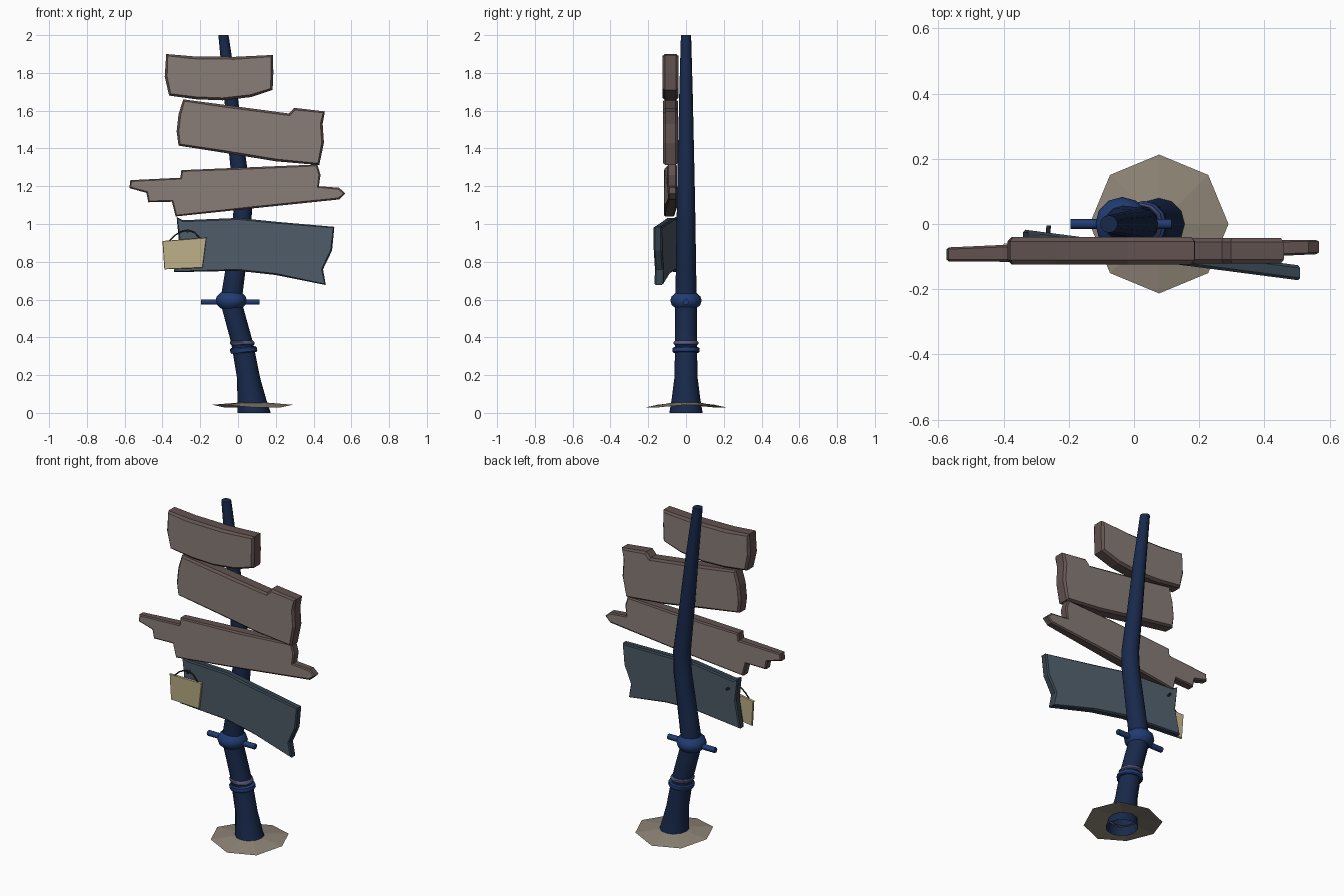
import bpy, bmesh, math
from mathutils import Vector

if "Cube" in bpy.data.objects:
    bpy.data.objects.remove(bpy.data.objects["Cube"])


def material(name, rgb):
    m = bpy.data.materials.new(name)
    m.diffuse_color = (*rgb, 1)
    m.use_nodes = True
    m.node_tree.nodes["Principled BSDF"].inputs["Base Color"].default_value = m.diffuse_color
    return m


NAVY = material("navy", (0.009, 0.022, 0.07))
BLUE = material("blue", (0.015, 0.045, 0.17))
LILAC = material("lilac", (0.09, 0.09, 0.2))
WOOD = material("wood", (0.25, 0.205, 0.185))
WOOD_EDGE = material("wood_edge", (0.12, 0.085, 0.08))
SLATE = material("slate_wood", (0.075, 0.105, 0.135))
SLATE_EDGE = material("slate_edge", (0.035, 0.055, 0.075))
PAPER = material("paper", (0.5, 0.42, 0.24))
DIRT = material("dirt", (0.27, 0.23, 0.18))
DARK = material("dark", (0.02, 0.02, 0.025))


def finish(name, bm, mats, smooth=None):
    me = bpy.data.meshes.new(name)
    bmesh.ops.recalc_face_normals(bm, faces=bm.faces)
    bm.to_mesh(me)
    bm.free()
    ob = bpy.data.objects.new(name, me)
    bpy.context.collection.objects.link(ob)
    for m in mats:
        me.materials.append(m)
    if smooth:
        bpy.ops.object.select_all(action='DESELECT')
        ob.select_set(True)
        bpy.context.view_layer.objects.active = ob
        bpy.ops.object.shade_smooth_by_angle(angle=math.radians(smooth))
    return ob


def loft(name, rings, mat, sides=12, cap_bottom=True, lean=0.0):
    """Stack of circles given as (x, z, radius); lean tips them along x."""
    bm = bmesh.new()
    loops = []
    for x, z, r in rings:
        loops.append([bm.verts.new((x + r * math.cos(a), r * math.sin(a), z + lean * r * math.cos(a)))
                      for a in (2 * math.pi * i / sides for i in range(sides))])
    for lo, hi in zip(loops, loops[1:]):
        for i in range(sides):
            j = (i + 1) % sides
            bm.faces.new((lo[i], lo[j], hi[j], hi[i]))
    bm.faces.new(loops[-1])
    if cap_bottom:
        bm.faces.new(loops[0])
    return finish(name, bm, [mat], 40)


def plank(name, outline, y, half, mats, slope=0.0, taper=0.0, chamfer=0.01):
    """Board from a front outline (x, z) with chamfered rims on both faces."""
    bm = bmesh.new()
    flat = half - chamfer
    front = bm.faces.new([bm.verts.new((x, -flat, z)) for x, z in outline])
    back = bm.faces.new([bm.verts.new((x, flat, z)) for x, z in reversed(outline)])
    f, b = list(front.verts), list(back.verts)[::-1]
    n = len(outline)
    for i in range(n):
        j = (i + 1) % n
        bm.faces.new((f[i], f[j], b[j], b[i]))
    bmesh.ops.recalc_face_normals(bm, faces=bm.faces)
    for face in bm.faces:
        face.material_index = 1
    bmesh.ops.inset_individual(bm, faces=[front, back], thickness=chamfer, depth=chamfer)
    front.material_index = back.material_index = 0
    for v in bm.verts:
        v.co.y = y + slope * v.co.x + v.co.y * (1 - taper * abs(v.co.x))
    return finish(name, bm, mats)


def rod(name, points, radius, mat):
    cu = bpy.data.curves.new(name, 'CURVE')
    cu.dimensions = '3D'
    cu.bevel_depth = radius
    cu.bevel_resolution = 1
    cu.use_fill_caps = True
    sp = cu.splines.new('POLY')
    sp.points.add(len(points) - 1)
    for p, co in zip(sp.points, points):
        p.co = (*co, 1)
    cu.materials.append(mat)
    ob = bpy.data.objects.new(name, cu)
    bpy.context.collection.objects.link(ob)
    return ob


# Crooked post, open underneath, with a flared foot
loft("post", [(0.085, 0, 0.088), (0.072, 0.08, 0.075), (0.055, 0.19, 0.061), (0.022, 0.37, 0.058),
              (-0.038, 0.59, 0.057), (-0.016, 0.74, 0.054), (0.022, 1.0, 0.05), (0.026, 1.12, 0.048),
              (-0.008, 1.4, 0.042), (-0.038, 1.68, 0.036), (-0.077, 2.0, 0.027)],
     NAVY, cap_bottom=False)

# Bands and knot with a cross peg
loft("lower_band", [(0.031, 0.318, 0.066), (0.031, 0.323, 0.071), (0.028, 0.342, 0.071), (0.027, 0.348, 0.064)],
     BLUE, lean=0.08)
loft("upper_band", [(0.024, 0.358, 0.058), (0.024, 0.364, 0.065), (0.021, 0.376, 0.065), (0.021, 0.382, 0.058)],
     LILAC, lean=0.0)
loft("knot", [(-0.036, 0.553, 0.055), (-0.036, 0.572, 0.076), (-0.036, 0.595, 0.083),
              (-0.036, 0.617, 0.076), (-0.036, 0.637, 0.055)], BLUE)
rod("cross_peg", [(-0.195, 0, 0.587), (-0.18, 0, 0.587), (0.1, 0, 0.587), (0.115, 0, 0.587)], 0.016, BLUE)

# Low-poly dirt patch: raised collar and a wavy eight-sided rim
bm = bmesh.new()
inner, outer = [], []
for i in range(8):
    a = i * math.pi / 4
    c, s = math.cos(a), math.sin(a)
    inner.append(bm.verts.new((0.077 + 0.07 * c, 0.07 * s, 0.055)))
    outer.append(bm.verts.new((0.077 + 0.213 * c, 0.213 * s, 0.036 + 0.007 * (-1) ** (i // 2))))
for i in range(8):
    j = (i + 1) % 8
    bm.faces.new((inner[i], outer[i], outer[j], inner[j]))
finish("dirt_patch", bm, [DIRT])

# Sign boards, top to bottom
plank("top_board", [(-0.38, 1.9), (-0.24, 1.888), (-0.02, 1.885), (0.185, 1.895), (0.187, 1.8), (0.183, 1.71),
                    (0.07, 1.672), (-0.08, 1.655), (-0.22, 1.66), (-0.365, 1.68), (-0.388, 1.78)],
      -0.082, 0.042, [WOOD, WOOD_EDGE], chamfer=0.013)
plank("second_board", [(-0.29, 1.66), (-0.08, 1.632), (0.27, 1.585), (0.297, 1.615), (0.46, 1.596),
                       (0.448, 1.53), (0.455, 1.43), (0.43, 1.312), (0.2, 1.332), (-0.08, 1.378),
                       (-0.315, 1.415), (-0.325, 1.49), (-0.315, 1.58)],
      -0.082, 0.039, [WOOD, WOOD_EDGE], chamfer=0.012)
plank("splintered_board", [(-0.57, 1.232), (-0.305, 1.245), (-0.3, 1.285), (0.1, 1.302), (0.42, 1.315),
                           (0.437, 1.26), (0.428, 1.2), (0.535, 1.192), (0.568, 1.162), (0.535, 1.13),
                           (0.1, 1.085), (-0.33, 1.04), (-0.35, 1.118), (-0.475, 1.115), (-0.485, 1.165),
                           (-0.575, 1.19)],
      -0.082, 0.036, [WOOD, WOOD_EDGE], slope=0.02, taper=0.7, chamfer=0.009)
plank("slate_board", [(-0.325, 1.036), (-0.29, 1.02), (0, 1.032), (0.2, 1.012), (0.51, 0.985), (0.498, 0.86),
                      (0.45, 0.76), (0.465, 0.677), (0.2, 0.73), (0, 0.752), (-0.34, 0.745), (-0.312, 0.9)],
      -0.084, 0.023, [SLATE, SLATE_EDGE], slope=-0.13, chamfer=0.008)

# Hanging note, its string and the nail through the board
plank("note", [(-0.4, 0.91), (-0.167, 0.928), (-0.187, 0.768), (-0.39, 0.76)],
      -0.118, 0.007, [PAPER, PAPER], slope=-0.13, chamfer=0.003)
rod("note_string", [(x, -0.085 - 0.13 * (x + 0.27), z) for x, z in
                    [(-0.37, 0.905), (-0.335, 0.94), (-0.3, 0.96), (-0.265, 0.967), (-0.23, 0.955), (-0.195, 0.918)]],
    0.004, DARK)
rod("nail", [(-0.267, -0.095, 0.96), (-0.262, -0.005, 0.965)], 0.007, DARK)
